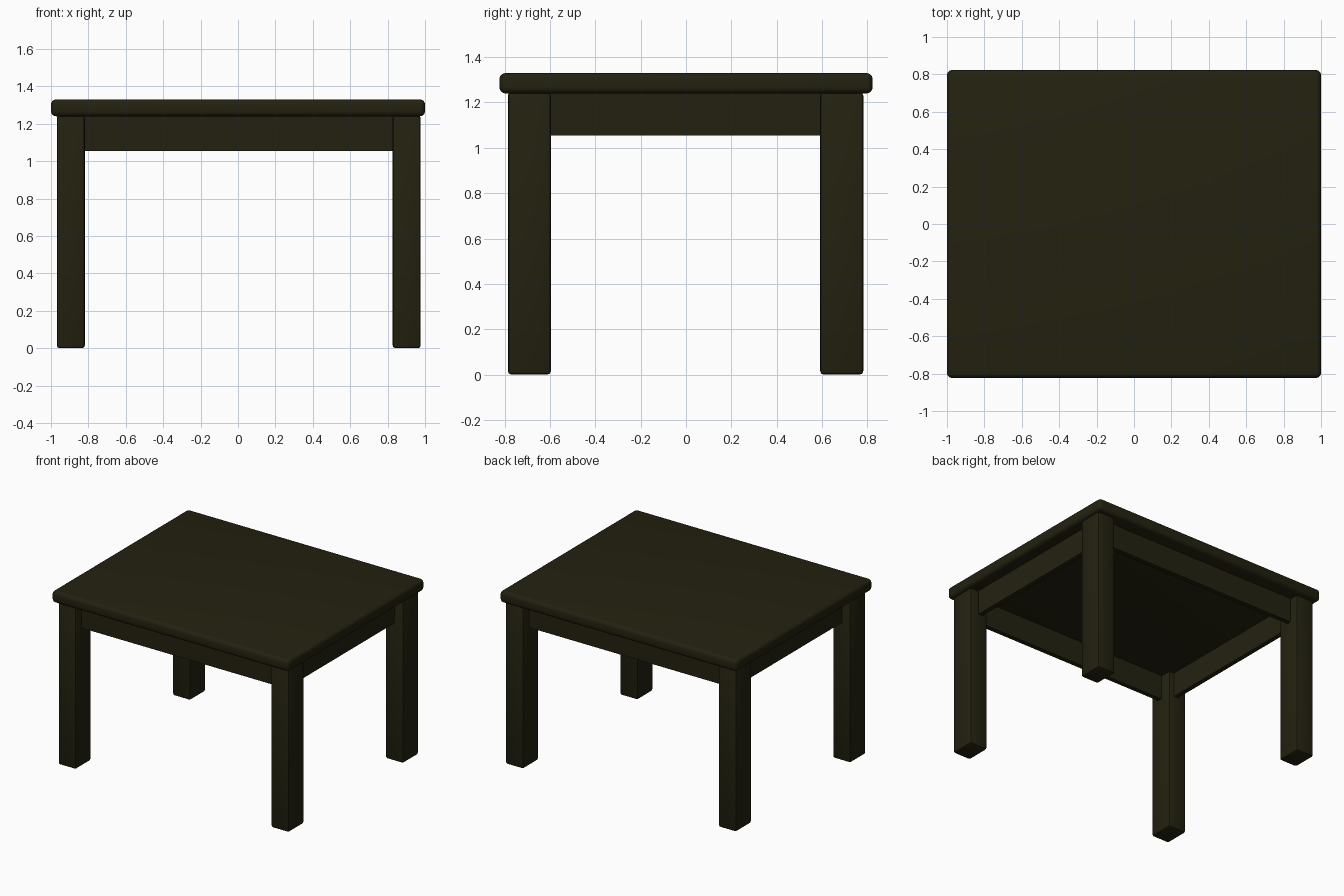
import bpy

if "Cube" in bpy.data.objects:
    bpy.data.objects.remove(bpy.data.objects["Cube"])

# One dark olive-brown wood colour
wood = bpy.data.materials.new("dark_wood")
wood.diffuse_color = (0.017, 0.0155, 0.005, 1)
wood.use_nodes = True
wood.node_tree.nodes["Principled BSDF"].inputs["Base Color"].default_value = wood.diffuse_color


def box(name, lo, hi, bevel=0.0, segments=3):
    """Box between two corners, with optional rounded edges."""
    bpy.ops.mesh.primitive_cube_add(
        size=1, location=[(a + b) / 2 for a, b in zip(lo, hi)])
    ob = bpy.context.object
    ob.name = name
    ob.scale = [b - a for a, b in zip(lo, hi)]
    bpy.ops.object.transform_apply(location=False, rotation=False, scale=True)
    ob.data.materials.append(wood)
    if bevel:
        mod = ob.modifiers.new("rounded_edges", 'BEVEL')
        mod.width = bevel
        mod.segments = segments
        bpy.ops.object.modifier_apply(modifier=mod.name)
        bpy.ops.object.shade_smooth_by_angle()
    return ob


# Table top with rounded edges
UNDER = 1.24
box("table_top", (-1, -0.823, UNDER), (1, 0.823, 1.33), 0.027, 4)

# Four legs, slightly off centre as a group
CX, CY = 0.004, -0.002
LX, LY = 0.898, 0.689          # leg centres
HX, HY = 0.075, 0.095          # leg half sizes
for sx, side in ((-1, "left"), (1, "right")):
    for sy, end in ((-1, "front"), (1, "back")):
        x, y = CX + sx * LX, CY + sy * LY
        box(f"{end}_{side}_leg", (x - HX, y - HY, 0),
            (x + HX, y + HY, UNDER + 0.005), 0.015, 2)

# Thin aprons, set back from the outer leg faces
LOW, THICK, SETBACK = 1.054, 0.035, 0.07
for s, names in ((-1, ("front", "left")), (1, ("back", "right"))):
    y = CY + s * (LY + HY - SETBACK - THICK / 2)
    box(f"{names[0]}_apron", (CX - LX, y - THICK / 2, LOW),
        (CX + LX, y + THICK / 2, UNDER + 0.005))
    x = CX + s * (LX + HX - SETBACK - THICK / 2)
    box(f"{names[1]}_apron", (x - THICK / 2, CY - LY, LOW),
        (x + THICK / 2, CY + LY, UNDER + 0.005))
